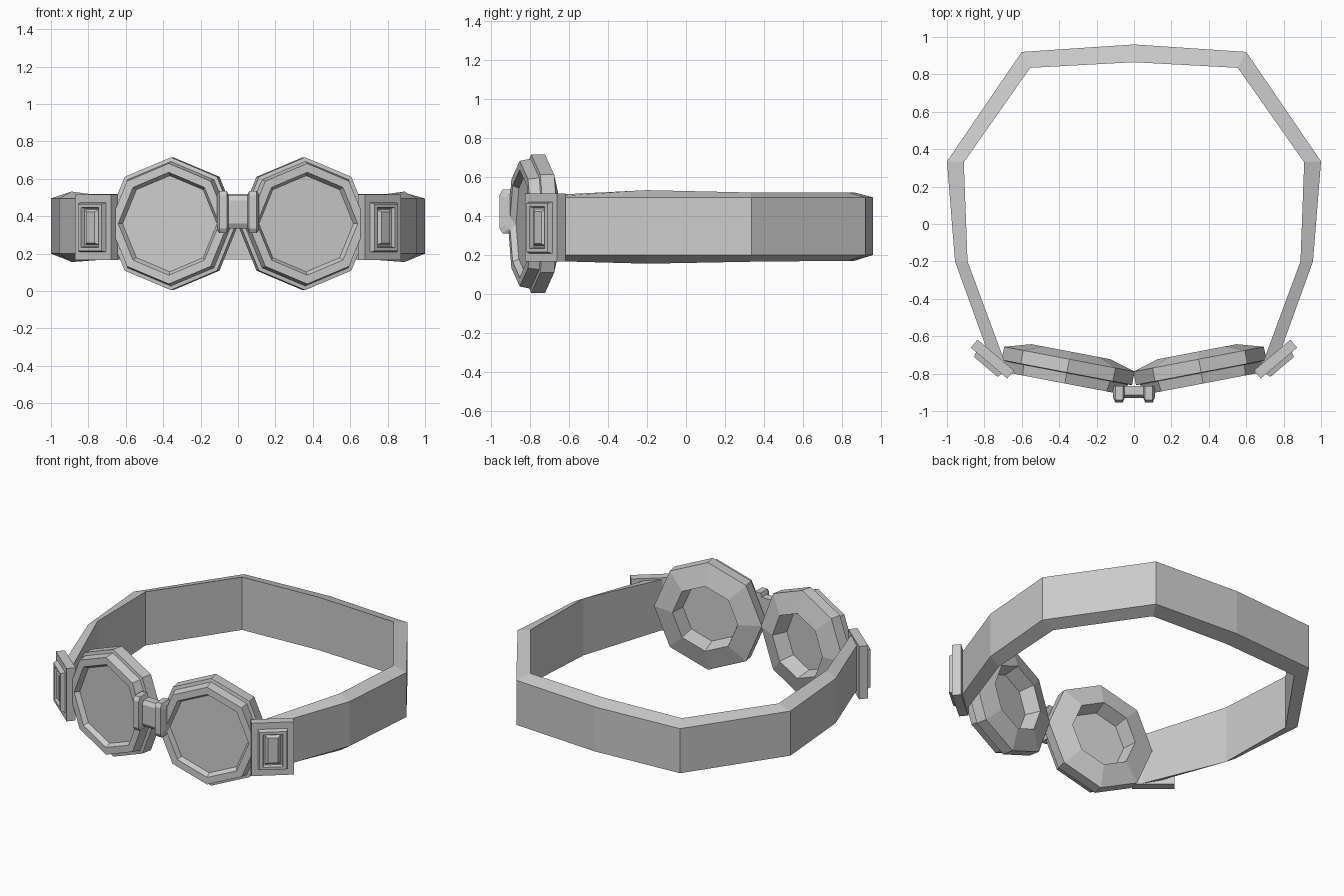
import bpy, bmesh, math
from mathutils import Vector, Matrix

cube = bpy.data.objects.get("Cube")
if cube:
    bpy.data.objects.remove(cube, do_unlink=True)

grey = bpy.data.materials.new("plain_grey")
grey.use_nodes = True
GREY = (0.6, 0.6, 0.6, 1)
grey.diffuse_color = GREY
grey.node_tree.nodes["Principled BSDF"].inputs["Base Color"].default_value = GREY


def finish(name, bm, matrix=None):
    """Turn a bmesh into a flat-shaded object."""
    if matrix:
        bm.transform(matrix)
    bmesh.ops.remove_doubles(bm, verts=bm.verts, dist=0.0005)
    bmesh.ops.recalc_face_normals(bm, faces=bm.faces)
    mesh = bpy.data.meshes.new(name)
    bm.to_mesh(mesh)
    bm.free()
    mesh.materials.append(grey)
    obj = bpy.data.objects.new(name, mesh)
    bpy.context.collection.objects.link(obj)
    return obj


def loft(sections):
    """Skin a row of equal-length point loops and cap both ends."""
    bm = bmesh.new()
    loops = [[bm.verts.new(p) for p in s] for s in sections]
    n = len(loops[0])
    for a, b in zip(loops, loops[1:]):
        for i in range(n):
            j = (i + 1) % n
            bm.faces.new((a[i], a[j], b[j], b[i]))
    bm.faces.new(loops[0])
    bm.faces.new(loops[-1])
    return bm


def rect(w, h, z):
    return [(-w / 2, -h / 2, z), (w / 2, -h / 2, z), (w / 2, h / 2, z), (-w / 2, h / 2, z)]


def frame(center, normal):
    """Local z points along the horizontal normal, local y points up."""
    n = Vector(normal).normalized()
    up = Vector((0, 0, 1))
    basis = Matrix((up.cross(n), up, n)).transposed()
    return Matrix.Translation(center) @ basis.to_4x4()


# Eyepiece profile: (depth, radius) from rear opening around the rims to the lens
EYE = [(0.06, 0.19), (-0.038, 0.215), (0.003, 0.355), (0.075, 0.355),
       (0.078, 0.333), (0.135, 0.322), (0.135, 0.275), (0.105, 0.257)]
TILT = math.radians(10.8)

for side, label in ((1, "left"), (-1, "right")):
    # Octagonal eyepiece with recessed lens
    rings = [[(r * math.cos(k * math.pi / 4), r * math.sin(k * math.pi / 4), d)
              for k in range(8)] for d, r in EYE]
    finish(label + "_eyepiece", loft(rings),
           frame((side * 0.345, -0.72, 0.36), (side * math.sin(TILT), -math.cos(TILT), 0)))

    # Strap buckle: plate, raised frame, recess and centre pad
    steps = [rect(0.255, 0.35, -0.028), rect(0.255, 0.35, 0.028),
             rect(0.18, 0.265, 0.028), rect(0.165, 0.25, 0.055),
             rect(0.12, 0.215, 0.055), rect(0.11, 0.205, 0.032),
             rect(0.095, 0.19, 0.032), rect(0.06, 0.165, 0.05)]
    finish(label + "_buckle", loft(steps),
           frame((side * 0.757, -0.722, 0.34), (side * 0.646, -0.763, 0)))

# Head strap: outer x, y, inner x, y, and inner bottom and top heights
HALF = [(0.76, -0.745, 0.69, -0.74, 0.17, 0.505), (0.957, -0.2, 0.89, -0.2, 0.155, 0.532),
        (1.0, 0.335, 0.91, 0.33, 0.165, 0.52), (0.6, 0.92, 0.555, 0.835, 0.17, 0.52)]
BACK = [(0, 0.96, 0, 0.865, 0.17, 0.52)]
path = HALF + BACK + [(-a, b, -c, d, lo, hi) for a, b, c, d, lo, hi in reversed(HALF)]
finish("head_strap", loft([[(a, b, 0.2), (a, b, 0.495), (c, d, hi), (c, d, lo)]
                           for a, b, c, d, lo, hi in path]))

# Nose bridge: slim middle with flared ends; x, front y, bottom, top
BRIDGE = [(0.112, -0.925, 0.33, 0.515), (0.1, -0.955, 0.31, 0.535),
          (0.06, -0.955, 0.31, 0.535), (0.05, -0.93, 0.335, 0.51)]
stations = BRIDGE + [(-x, y, lo, hi) for x, y, lo, hi in reversed(BRIDGE)]
finish("nose_bridge", loft([[(x, -0.865, lo), (x, y + 0.015, lo), (x, y, lo + 0.025),
                             (x, y, hi - 0.025), (x, y + 0.015, hi), (x, -0.865, hi)]
                            for x, y, lo, hi in stations]))
